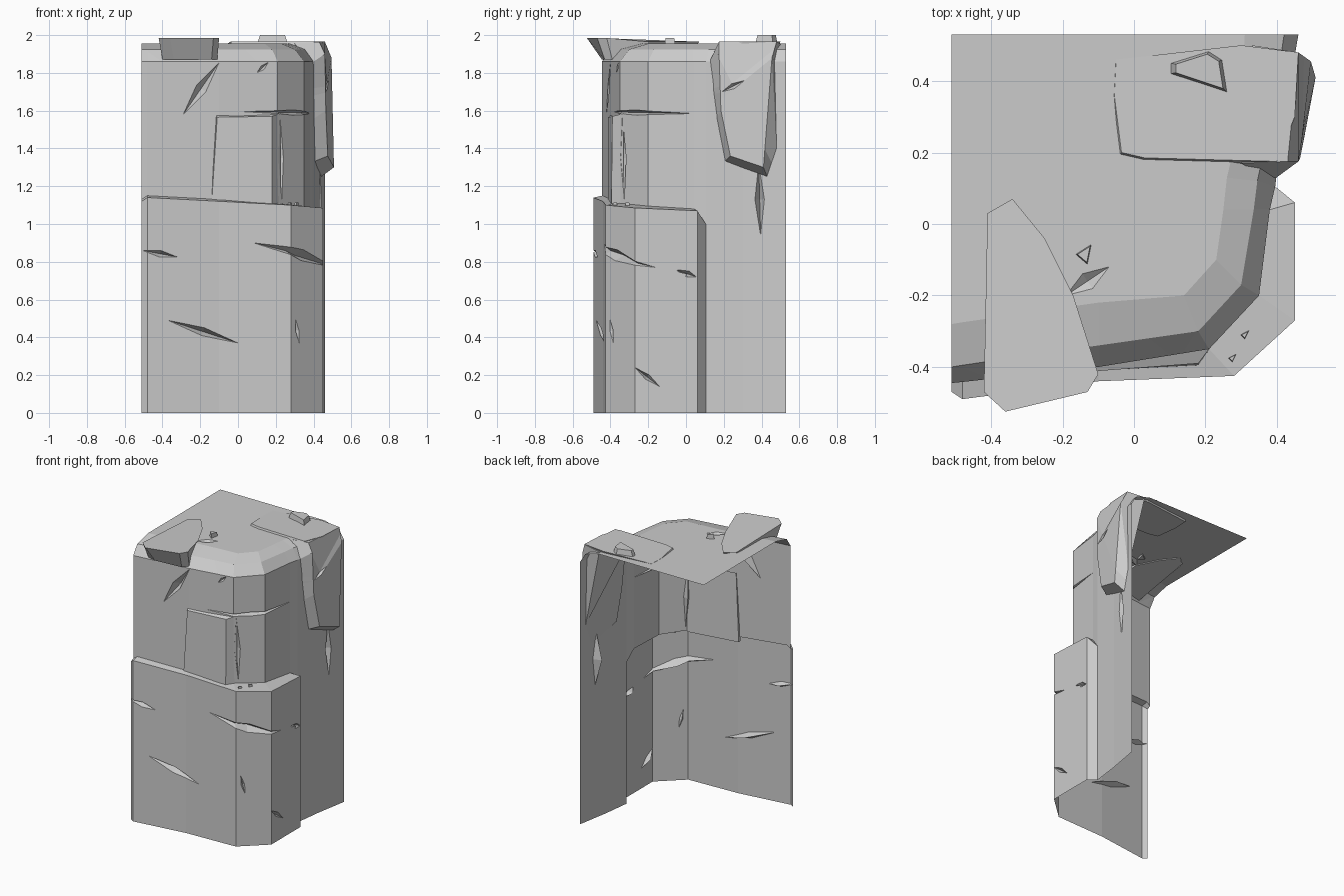
import bpy, bmesh
from mathutils import Vector as V

cube = bpy.data.objects.get("Cube")
if cube:
    bpy.data.objects.remove(cube)

stone = bpy.data.materials.new("stone_grey")
stone.use_nodes = True
GREY = (0.6, 0.6, 0.6, 1)
stone.diffuse_color = GREY
stone.node_tree.nodes["Principled BSDF"].inputs["Base Color"].default_value = GREY


def carve(bm, a, b, n, width, depth):
    """Sink a sharp diamond-shaped crack from a to b into faces turned towards n."""
    a, b, n = V(a), V(b), V(n).normalized()
    a, b = a - n * a.dot(n), b - n * b.dot(n)
    c, h = (a + b) / 2, (b - a).length / 2
    u = (b - a).normalized()
    v = n.cross(u)
    cuts = [(c, v), (c, u)]
    for end, s in ((a, -1), (b, 1)):
        for t in (-1, 1):
            cuts.append((end, (u * s * width + v * t * h).normalized()))
    for point, normal in cuts:
        bm.normal_update()
        faces = []
        for f in bm.faces:
            if f.normal.dot(n) < 0.35:
                continue
            pu = [(w.co - c).dot(u) for w in f.verts]
            pv = [(w.co - c).dot(v) for w in f.verts]
            if min(pu) < h and max(pu) > -h and min(pv) < width and max(pv) > -width:
                faces.append(f)
        geom = set(faces)
        for f in faces:
            geom.update(f.edges)
            geom.update(f.verts)
        bmesh.ops.bisect_plane(bm, geom=list(geom), dist=1e-5, plane_co=point, plane_no=normal)
    bm.normal_update()
    for w in bm.verts:
        d = w.co - c
        t = abs(d.dot(u)) / h
        if t < 0.999 and abs(d.dot(v)) < 2e-4 and any(f.normal.dot(n) > 0.35 for f in w.link_faces):
            w.co -= n * depth * (1 - t)


def finish(name, bm, cracks=()):
    for crack in cracks:
        carve(bm, *crack)
    mesh = bpy.data.meshes.new(name)
    bm.to_mesh(mesh)
    bm.free()
    mesh.materials.append(stone)
    obj = bpy.data.objects.new(name, mesh)
    bpy.context.collection.objects.link(obj)


def block(name, base, crown, cracks=()):
    """Closed chunk of rock between two outlines."""
    bm = bmesh.new()
    lo = [bm.verts.new(p) for p in base]
    hi = [bm.verts.new(p) for p in crown]
    for i in range(len(lo)):
        j = (i + 1) % len(lo)
        bm.faces.new((lo[i], lo[j], hi[j], hi[i]))
    bm.faces.new(lo[::-1])
    bm.faces.new(hi)
    bmesh.ops.recalc_face_normals(bm, faces=bm.faces)
    finish(name, bm, cracks)


def pebble(name, outline, low, high, shrink):
    mid = sum((V(p) for p in outline), V((0, 0))) / len(outline)
    top = [mid + (V(p) - mid) * shrink for p in outline]
    block(name, [(x, y, low) for x, y in outline], [(p.x, p.y, high) for p in top])


# Cliff shell: plan outlines running from the front edge round to the back of the side wall
lower = [(-.51, -.47), (-.48, -.49), (-.1, -.44), (.28, -.425), (.45, -.27),
         (.45, .06), (.395, .105), (.42, .3), (.46, .53)]
upper = [(-.51, -.445), (-.48, -.442), (-.1, -.4), (.21, -.35), (.35, -.2),
         (.38, .04), (.395, .105), (.42, .3), (.46, .53)]
bevel = [(-.51, -.4), (-.48, -.395), (-.1, -.34), (.18, -.3), (.3, -.17),
         (.335, .04), (.345, .12), (.385, .3), (.42, .53)]
crest = [(-.51, -.28), (-.48, -.275), (-.1, -.22), (.14, -.2), (.23, -.1),
         (.25, .04), (.26, .13), (.3, .3), (.31, .53)]
ledge = [1.12, 1.14, 1.12, 1.1, 1.085, 1.07, 1, 1, 1]
rings = [(lower, [0] * 9), (lower, ledge), (upper, [z + .01 if z > 1 else z for z in ledge]),
         (upper, [1.86] * 9), (bevel, [1.925] * 9), (crest, [1.955] * 9)]

bm = bmesh.new()
rows = [[bm.verts.new((x, y, z)) for (x, y), z in zip(plan, zs)] for plan, zs in rings]
for r, (lo, hi) in enumerate(zip(rows, rows[1:])):
    for i in range(8):
        if r == 1 and i > 5:
            continue
        bm.faces.new((lo[i], lo[i + 1], hi[i + 1], hi[i]))
bm.faces.new(rows[-1] + [bm.verts.new((-.51, .53, 1.955))])
bmesh.ops.remove_doubles(bm, verts=bm.verts, dist=1e-4)

FRONT, SIDE, CORNER, UP = (0, -1, 0), (1, 0, 0), (.7, -.7, 0), (0, 0, 1)
finish("cliff_shell", bm, [
    ((-.37, -.47, .49), (0, -.44, .37), FRONT, .022, .05),
    ((-.505, -.48, .86), (-.32, -.46, .825), FRONT, .018, .04),
    ((.08, -.43, .9), (.45, -.16, .77), CORNER, .03, .06),
    ((.45, -.05, .755), (.45, .055, .72), SIDE, .02, .035),
    ((.45, -.27, .24), (.45, -.14, .14), SIDE, .015, .03),
    ((.38, -.48, .5), (.36, -.42, .37), CORNER, .012, .02),
    ((-.1, -.4, 1.855), (-.29, -.42, 1.58), FRONT, .03, .05),
    ((.02, -.38, 1.595), (.37, .05, 1.585), CORNER, .014, .04),
    ((.235, -.33, 1.13), (.225, -.34, 1.57), CORNER, .02, .04),
    ((.43, .385, 1.32), (.43, .395, .94), SIDE, .025, .05),
    ((.1, -.37, 1.8), (.16, -.36, 1.855), FRONT, .012, .02),
    ((-.19, -.2, 1.95), (-.07, -.12, 1.95), UP, .025, .02),
])

# Slab jutting over the front edge
crown = [(-.41, .03), (-.34, .07), (-.25, -.04), (-.17, -.2), (-.1, -.42),
         (-.13, -.47), (-.36, -.525), (-.42, -.47)]
foot = [(-.4, 0), (-.34, .06), (-.26, -.04), (-.18, -.2), (-.11, -.39),
        (-.14, -.43), (-.34, -.445), (-.4, -.43)]
block("front_top_slab",
      [(x, y, 1.95 if y > -.3 else 1.87) for x, y in foot],
      [(x, y, 1.965 if y > -.3 else 1.985) for x, y in crown])

# Slab hanging down the side wall
block("side_slab",
      [(.3, .17, 1.955), (.385, .12, 1.85), (.39, .16, 1.55), (.4, .205, 1.33),
       (.44, .43, 1.25), (.45, .48, 1.4), (.33, .5, 1.955)],
      [(.43, .175, 1.965), (.46, .175, 1.9), (.465, .185, 1.6), (.475, .235, 1.36),
       (.508, .41, 1.3), (.495, .455, 1.88), (.46, .48, 1.965)],
      [((.47, .19, 1.7), (.48, .31, 1.76), SIDE, .015, .03)])

# Raised sheet of rock on the top, meeting the side slab
plate = [(-.05, .46), (-.055, .36), (-.035, .2), (.03, .185), (.4, .175), (.45, .3), (.46, .48), (.3, .5)]
block("top_plate",
      [(x - .006, y - .008, 1.945) for x, y in plate],
      [(x, y, 1.956 if x < -.04 else 1.967) for x, y in plate])

# Raised panel on the upper front wall
block("front_panel",
      [(-.14, -.39, 1.1), (.225, -.33, 1.1), (.225, -.33, 1.585), (-.12, -.39, 1.585)],
      [(-.14, -.412, 1.1), (.18, -.395, 1.1), (.18, -.39, 1.57), (-.11, -.412, 1.565)])

# Loose stones
pebble("large_stone", [(.1, .42), (.265, .365), (.25, .46), (.21, .485), (.1, .45)], 1.95, 2, .8)
pebble("small_stone", [(-.165, -.085), (-.13, -.115), (-.118, -.055)], 1.94, 1.985, .75)
for k, (x, y) in enumerate([(.275, -.375), (.31, -.31)]):
    pebble(f"ledge_stone_{k + 1}", [(x - .015, y), (x, y - .015), (x + .015, y + .015)], 1.08, 1.115, .6)
